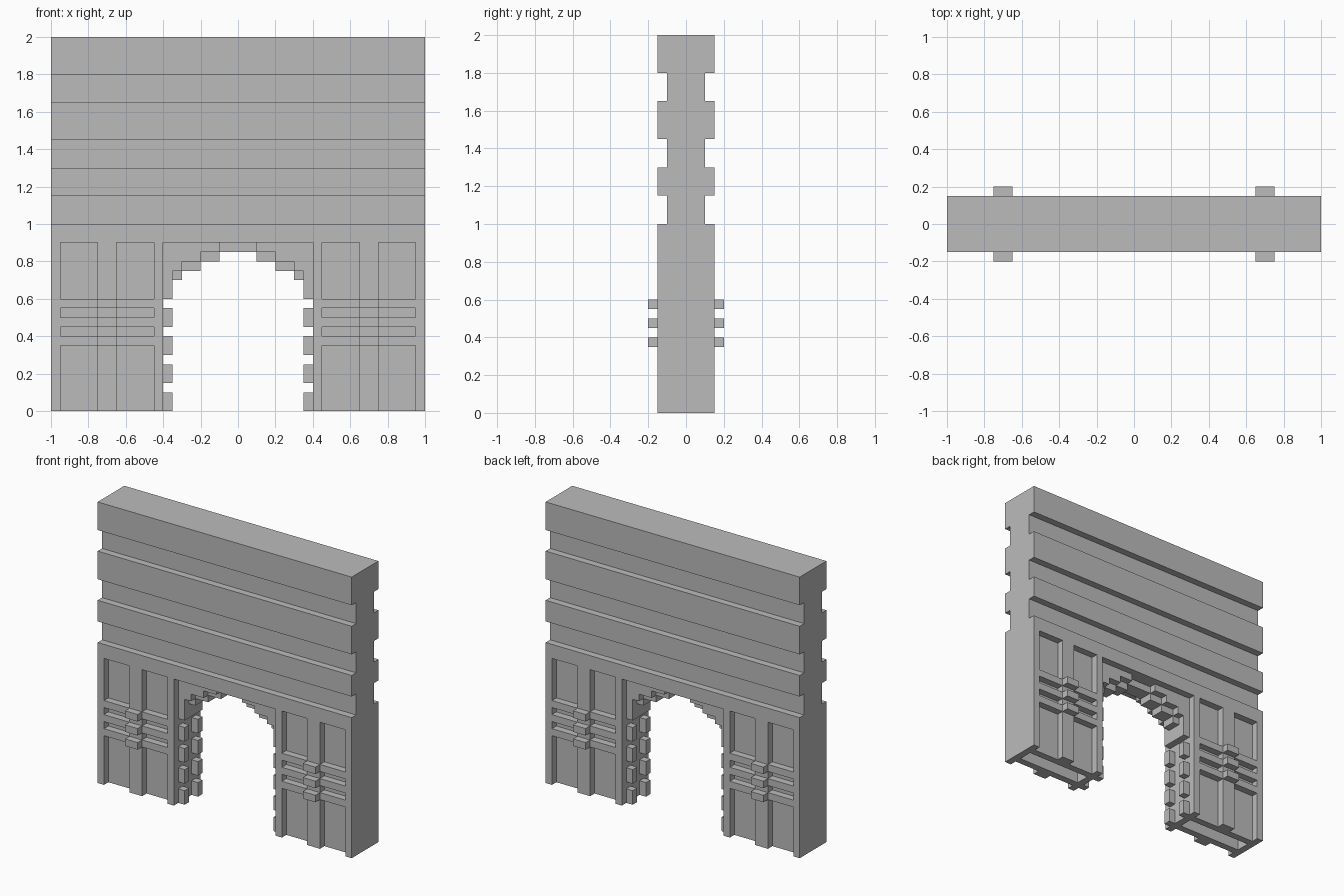
import bpy, bmesh

cube = bpy.data.objects.get("Cube")
if cube:
    bpy.data.objects.remove(cube, do_unlink=True)

stone = bpy.data.materials.new("grey stone")
stone.use_nodes = True
stone.diffuse_color = (0.5, 0.5, 0.5, 1)
stone.node_tree.nodes["Principled BSDF"].inputs["Base Color"].default_value = (0.5, 0.5, 0.5, 1)


def finish(name, bm, mirror):
    bmesh.ops.recalc_face_normals(bm, faces=bm.faces)
    mesh = bpy.data.meshes.new(name)
    bm.to_mesh(mesh)
    bm.free()
    mesh.materials.append(stone)
    obj = bpy.data.objects.new(name, mesh)
    bpy.context.collection.objects.link(obj)
    if mirror:
        mod = obj.modifiers.new("mirror", "MIRROR")
        mod.use_axis = ("X" in mirror, "Y" in mirror, False)
        mod.use_mirror_merge = False
    return obj


def prism(bm, outline, axis, start, end):
    """Extrude an outline (x,z or y,z) along the given axis."""
    def point(a, z, d):
        return (d, a, z) if axis == "X" else (a, d, z)
    face = bm.faces.new([bm.verts.new(point(a, z, start)) for a, z in outline])
    new = bmesh.ops.extrude_face_region(bm, geom=[face])["geom"]
    move = (end - start, 0, 0) if axis == "X" else (0, end - start, 0)
    bmesh.ops.translate(bm, vec=move, verts=[v for v in new if isinstance(v, bmesh.types.BMVert)])


def boxes(name, spans, mirror="XY"):
    """One object made of boxes given as (x range, y range, z range)."""
    bm = bmesh.new()
    for (x0, x1), (y0, y1), (z0, z1) in spans:
        prism(bm, [(x0, z0), (x1, z0), (x1, z1), (x0, z1)], "Y", y0, y1)
    return finish(name, bm, mirror)


# Upper wall with grooved courses running out through the ends
SHELL, FACE = 0.1, 0.15
side = [(FACE, 0.9)]
for low, high in ((1.0, 1.15), (1.3, 1.45), (1.65, 1.8)):
    side += [(FACE, low), (SHELL, low), (SHELL, high), (FACE, high)]
side.append((FACE, 2.0))
bm = bmesh.new()
prism(bm, side + [(-y, z) for y, z in reversed(side)], "X", -1, 1)
finish("upper_wall", bm, "")

# Hollow piers: end walls, recessed panels, centre stiles, rails and clasps
PIER = (0, 0.9)
RAILS = [(z, z + 0.05) for z in (0.35, 0.45, 0.55)]
boxes("pier_end_walls", [((0.95, 1), (-FACE, FACE), PIER),
                         ((0.4, 0.45), (-FACE, FACE), PIER)], "X")
boxes("pier_panels", [((0.45, 0.95), (0.05, SHELL), PIER)])
boxes("centre_stiles", [((0.65, 0.75), (SHELL, FACE), PIER)])
boxes("rails", [(x, (SHELL, FACE), z) for z in RAILS
                for x in ((0.45, 0.65), (0.75, 0.95))])
boxes("rail_clasps", [((0.65, 0.75), (FACE, 0.2), z) for z in RAILS])

# Toothed blocks up the inside of the opening
boxes("jamb_blocks", [((0.35, 0.4), (0.05, SHELL), (i * 0.15, i * 0.15 + 0.1))
                      for i in range(4)])


# Stepped arch: outer faces, and a core one step lower between them
def stepped(drop):
    points = [(0.4, 0.9), (0.4, 0.6), (0.35, 0.6)]
    z = 0.75 - drop
    for x_out, x_in in ((0.35, 0.3), (0.3, 0.2), (0.2, 0.1)):
        points += [(x_out, z), (x_in, z)]
        z += 0.05
    points.append((0.1, 0.9))
    return points


bm = bmesh.new()
prism(bm, stepped(0), "Y", 0.05, SHELL)
finish("arch_faces", bm, "XY")
bm = bmesh.new()
prism(bm, stepped(0.05), "Y", -0.05, 0.05)
finish("arch_core", bm, "X")
boxes("arch_key", [((-0.1, 0.1), (-0.05, 0.05), (0.85, 0.9))], "")
